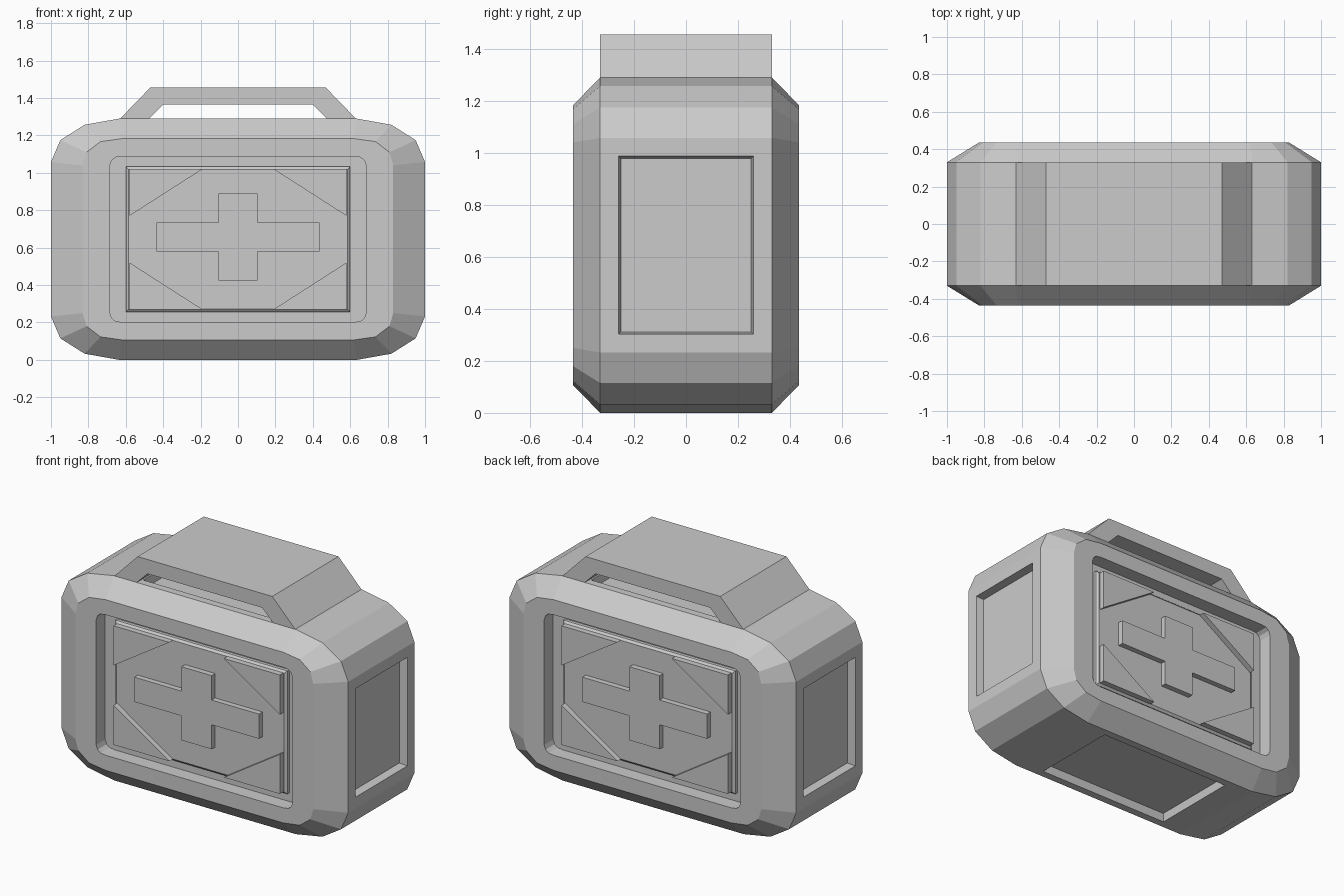
import bpy, bmesh

if "Cube" in bpy.data.objects:
    bpy.data.objects.remove(bpy.data.objects["Cube"])

CZ = 0.645  # height of the case centre

grey = bpy.data.materials.new("case grey")
grey.diffuse_color = (0.6, 0.6, 0.6, 1)
grey.use_nodes = True
grey.node_tree.nodes["Principled BSDF"].inputs["Base Color"].default_value = grey.diffuse_color


def finish(bm, name):
    bmesh.ops.recalc_face_normals(bm, faces=bm.faces[:])
    me = bpy.data.meshes.new(name)
    bm.to_mesh(me)
    bm.free()
    me.materials.append(grey)
    ob = bpy.data.objects.new(name, me)
    bpy.context.collection.objects.link(ob)
    return ob


def mirrored_loop(quarter):
    """Full outline from one corner, given as (x, z) from the case centre."""
    q, r = quarter, quarter[::-1]
    return (q + [(-x, z) for x, z in r] + [(-x, -z) for x, z in q]
            + [(x, -z) for x, z in r])


def loft(bm, rings):
    """Skin a list of (outline, y) rings and cap both ends."""
    vs = [[bm.verts.new((x, y, CZ + z)) for x, z in pts] for pts, y in rings]
    n = len(vs[0])
    for a, b in zip(vs, vs[1:]):
        for i in range(n):
            j = (i + 1) % n
            bm.faces.new((a[i], a[j], b[j], b[i]))
    bm.faces.new(vs[0])
    bm.faces.new(vs[-1])


# Case shell with a rounded recess in the front and back
outer = mirrored_loop([(1, .413), (.95, .53), (.82, .612), (.635, .645)])
rim = mirrored_loop([(.83, .395), (.81, .465), (.735, .522), (.62, .538)])
opening = mirrored_loop([(.685, .395), (.675, .422), (.655, .438), (.62, .443)])
half = [(opening, -.345), (opening, -.435), (rim, -.435), (outer, -.33)]
bm = bmesh.new()
loft(bm, half + [(p, -y) for p, y in half[::-1]])
bmesh.ops.recalc_face_normals(bm, faces=bm.faces[:])

# Shallow rectangular recesses in the sides, top and bottom
panels = [f for f in bm.faces if len(f.verts) == 4 and f.calc_area() > .4
          and abs(f.normal.y) < .1 and max(abs(f.normal.x), abs(f.normal.z)) > .99
          and abs(f.calc_center_median().y) < .01]
bmesh.ops.inset_individual(bm, faces=panels, thickness=.1)
for f in panels:
    if abs(f.normal.z) > .9:
        for v in f.verts:
            v.co.x *= .44 / .535
            v.co.y *= .25 / .23
bmesh.ops.inset_individual(bm, faces=panels, thickness=.012, depth=-.05)
finish(bm, "case_shell")

# Wide carry handle
bm = bmesh.new()
o = [(-.635, .64), (-.47, .81), (.47, .81), (.635, .64)]
i = [(.48, .64), (.40, .72), (-.40, .72), (-.48, .64)]
loft(bm, [(o + i, -.33), (o + i, .33)])
finish(bm, "carry_handle")


def plate(name, side, rings):
    bm = bmesh.new()
    loft(bm, [(p, y * side) for p, y in rings])
    finish(bm, name)


def rect(x, z):
    return mirrored_loop([(x, z)])


# Raised door, corner guards and cross on both faces
cross = mirrored_loop([(.435, .078), (.105, .078), (.105, .232)])
cross = [(x, z + .012) for x, z in cross]
for side, label in ((1, "front"), (-1, "back")):
    plate(label + "_door", side, [(rect(.6, .388), -.34), (rect(.6, .388), -.365),
                                  (rect(.585, .374), -.377)])
    plate(label + "_cross", side, [(cross, -.37), (cross, -.412)])
    for sx in (-1, 1):
        for sz in (-1, 1):
            tri = [(sx * .58, sz * .375), (sx * .19, sz * .375), (sx * .58, sz * .125)]
            plate(label + "_corner_guard", side, [(tri, -.37), (tri, -.412)])
